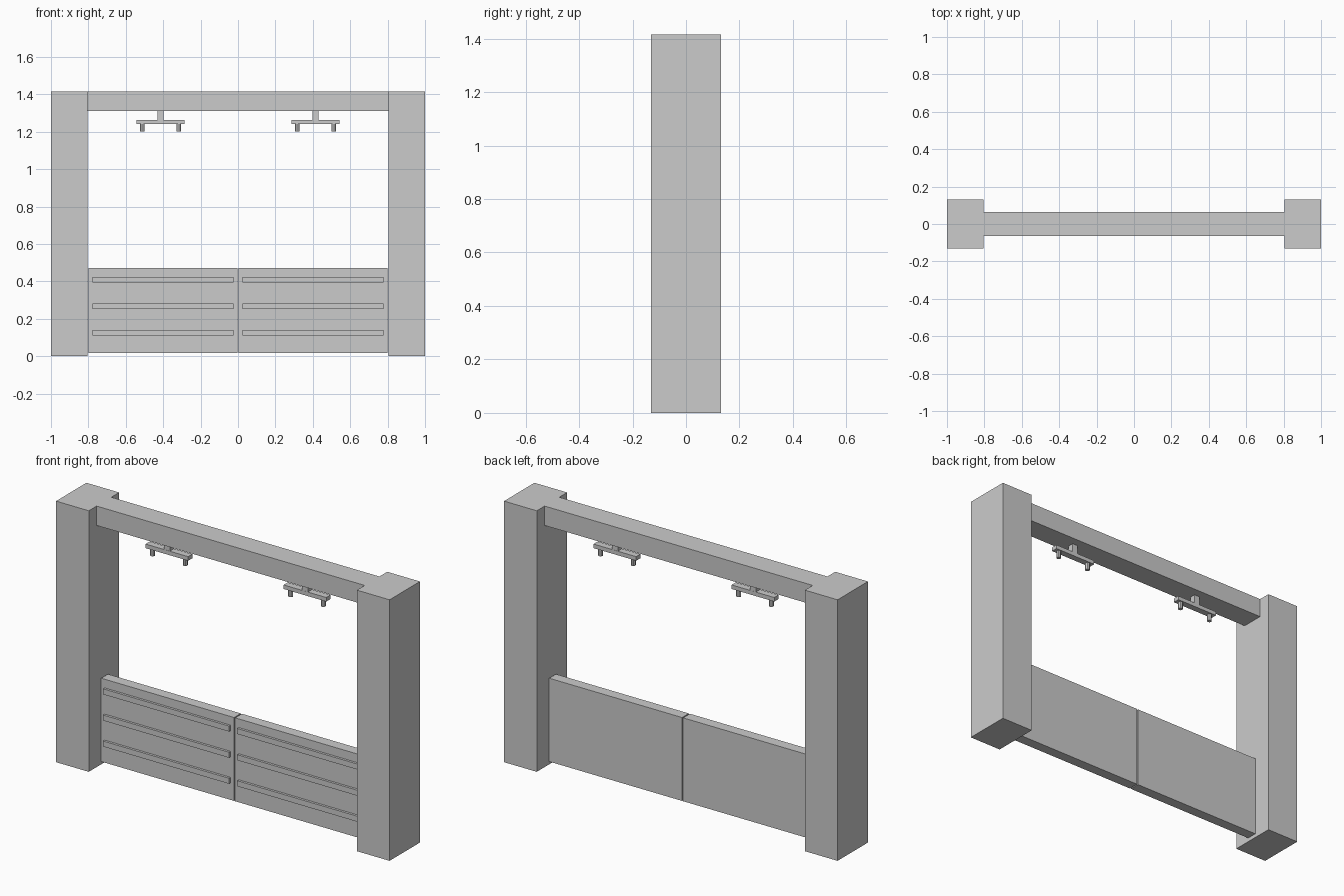
import bpy
import bmesh
from mathutils import Matrix, Vector

cube = bpy.data.objects.get("Cube")
if cube:
    bpy.data.objects.remove(cube, do_unlink=True)

grey = bpy.data.materials.new("light_grey")
grey.use_nodes = True
grey.diffuse_color = (0.6, 0.6, 0.6, 1)
grey.node_tree.nodes["Principled BSDF"].inputs["Base Color"].default_value = (0.6, 0.6, 0.6, 1)


def finish(name, bm):
    mesh = bpy.data.meshes.new(name)
    bm.to_mesh(mesh)
    bm.free()
    mesh.materials.append(grey)
    obj = bpy.data.objects.new(name, mesh)
    bpy.context.collection.objects.link(obj)
    return obj


def box(name, low, high):
    low, high = Vector(low), Vector(high)
    bm = bmesh.new()
    place = Matrix.Translation((low + high) / 2) @ Matrix.Diagonal((*(high - low), 1))
    bmesh.ops.create_cube(bm, size=1, matrix=place)
    return finish(name, bm)


def peg(name, x, bottom, top, radius):
    bm = bmesh.new()
    bmesh.ops.create_cone(bm, cap_ends=True, segments=8, radius1=radius, radius2=radius,
                          depth=top - bottom, matrix=Matrix.Translation((x, 0, (bottom + top) / 2)))
    return finish(name, bm)


def mirrored_box(name, side, x0, x1, y0, y1, z0, z1):
    xs = sorted((side * x0, side * x1))
    return box(name, (xs[0], y0, z0), (xs[1], y1, z1))


# Crossbeam between the posts
box("crossbeam", (-0.804, -0.063, 1.31), (0.804, 0.063, 1.415))

for label, side in (("left", 1), ("right", -1)):
    # Upright post
    mirrored_box(label + "_post", side, 0.804, 1, -0.13, 0.13, 0, 1.415)

    # Low gate leaf with three raised slats on the front
    mirrored_box(label + "_gate", side, 0.003, 0.8, -0.029, 0.029, 0.018, 0.47)
    for i, z in enumerate((0.125, 0.266, 0.408)):
        mirrored_box(f"{label}_gate_slat_{i + 1}", side, 0.024, 0.779, -0.042, -0.027, z - 0.015, z + 0.015)

    # Hanging bracket with two pegs
    centre = side * 0.414
    box(label + "_hanger_stem", (centre - 0.017, -0.017, 1.26), (centre + 0.017, 0.017, 1.312))
    box(label + "_hanger_plate", (centre - 0.128, -0.018, 1.24), (centre + 0.128, 0.018, 1.262))
    for i, offset in enumerate((-0.098, 0.098)):
        peg(f"{label}_hanger_peg_{i + 1}", centre + offset, 1.202, 1.242, 0.0125)
